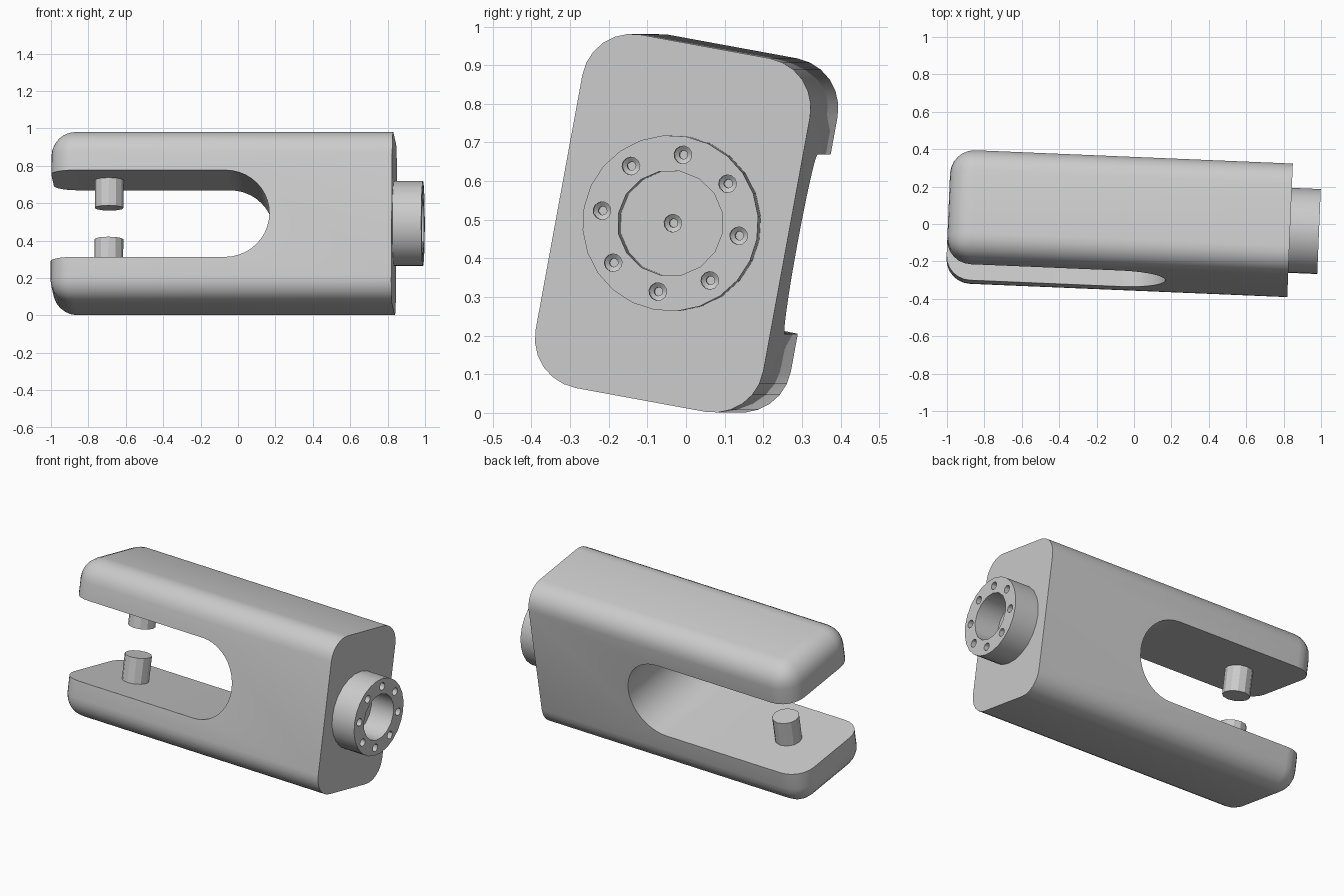
import bpy, bmesh
from math import pi, cos, sin, radians
from mathutils import Matrix, Vector

if "Cube" in bpy.data.objects:
    bpy.data.objects.remove(bpy.data.objects["Cube"])

# One plain metal grey
GREY = (0.6, 0.6, 0.6, 1)
metal = bpy.data.materials.new("metal grey")
metal.use_nodes = True
metal.diffuse_color = GREY
metal.node_tree.nodes["Principled BSDF"].inputs["Base Color"].default_value = GREY

# Main dimensions, measured from the long axis of the part
BACK_X, FACE_X, HUB_X = -0.994, 0.835, 0.99
HALF_W, HALF_H, FILLET = 0.3, 0.465, 0.13
SLOT_R, SLOT_END = 0.236, 0.18
HUB_R, BORE_R, BOLT_R = 0.228, 0.137, 0.18


def to_object(name, bm):
    bmesh.ops.recalc_face_normals(bm, faces=bm.faces)
    mesh = bpy.data.meshes.new(name)
    bm.to_mesh(mesh)
    bm.free()
    mesh.materials.append(metal)
    obj = bpy.data.objects.new(name, mesh)
    bpy.context.collection.objects.link(obj)
    return obj


def add_lathe(bm, profile, sides, matrix=Matrix()):
    """Closed solid turned around the x axis from (x, radius) points."""
    rings = []
    for x, r in profile:
        rings.append([bm.verts.new(matrix @ Vector((x, r * cos(a), r * sin(a))))
                      for a in (2 * pi * i / sides for i in range(sides))])
    for low, high in zip(rings, rings[1:]):
        for i in range(sides):
            j = (i + 1) % sides
            bm.faces.new((low[i], low[j], high[j], high[i]))
    bm.faces.new(rings[0])
    bm.faces.new(rings[-1])


def lathe(name, profile, sides, matrix=Matrix()):
    bm = bmesh.new()
    add_lathe(bm, profile, sides, matrix)
    return to_object(name, bm)


def cut(obj, cutter):
    cutter.hide_render = True
    mod = obj.modifiers.new("cut", "BOOLEAN")
    mod.operation, mod.solver, mod.object = "DIFFERENCE", "EXACT", cutter
    bpy.context.view_layer.objects.active = obj
    bpy.ops.object.modifier_apply(modifier=mod.name)
    bpy.data.objects.remove(cutter)


def stepped_hole(x):
    """Counterbore, short cone and narrow pilot, entering at x."""
    return [(x + 0.02, 0.023), (x - 0.03, 0.023), (x - 0.04, 0.011), (x - 0.07, 0.011)]


# Fork body: block filleted everywhere except around the flat hub end
bm = bmesh.new()
bmesh.ops.create_cube(bm, size=1)
for v in bm.verts:
    v.co = (FACE_X if v.co.x > 0 else BACK_X, 2 * HALF_W * v.co.y, 2 * HALF_H * v.co.z)
rounded = [e for e in bm.edges if any(v.co.x < 0 for v in e.verts)]
bmesh.ops.bevel(bm, geom=rounded, offset=FILLET, segments=6, profile=0.5, affect="EDGES")
body = to_object("fork_body", bm)

# Round-ended slot between the two arms
bm = bmesh.new()
centre = SLOT_END - SLOT_R
outline = [(BACK_X - 0.2, -SLOT_R)]
outline += [(centre + SLOT_R * cos(a), SLOT_R * sin(a))
            for a in (-pi / 2 + pi * i / 20 for i in range(21))]
outline += [(BACK_X - 0.2, SLOT_R)]
face = bm.faces.new([bm.verts.new((x, -0.5, z)) for x, z in outline])
sweep = bmesh.ops.extrude_face_region(bm, geom=[face])
bmesh.ops.translate(bm, vec=(0, 1, 0),
                    verts=[g for g in sweep["geom"] if isinstance(g, bmesh.types.BMVert)])
cut(body, to_object("slot_cutter", bm))

# Centre hole at the bottom of the bore
cut(body, lathe("centre_cutter", stepped_hole(FACE_X), 12))

# Hub with open bore and a ring of eight bolt holes
hub = lathe("hub", [(FACE_X, HUB_R), (HUB_X, HUB_R)], 24)
cut(hub, lathe("bore_cutter", [(FACE_X - 0.1, BORE_R), (HUB_X + 0.1, BORE_R)], 16))
bm = bmesh.new()
for i in range(8):
    place = Matrix.Rotation(i * pi / 4, 4, "X") @ Matrix.Translation((0, BOLT_R, 0))
    add_lathe(bm, stepped_hole(HUB_X), 12, place)
cut(hub, to_object("bolt_cutter", bm))

# Facing pins on the inside of each arm
pins = []
for name, side in (("upper_pin", 1), ("lower_pin", -1)):
    stand = Matrix.Translation((-0.69, 0, 0)) @ Matrix.Rotation(-side * pi / 2, 4, "Y")
    pins.append(lathe(name, [(0.085, 0.077), (SLOT_R + 0.02, 0.077)], 12, stand))

# Smooth the rounded parts, keep sharp edges crisp
bpy.ops.object.select_all(action="DESELECT")
for obj in (body, hub):
    obj.select_set(True)
bpy.context.view_layer.objects.active = body
bpy.ops.object.shade_smooth_by_angle(angle=radians(30))

# Whole part leans slightly on its long axis
lean = (Matrix.Translation((0, 0.001, 0.491))
        @ Matrix.Rotation(radians(-2.4), 4, "Z") @ Matrix.Rotation(radians(-10.4), 4, "X"))
for obj in (body, hub, *pins):
    obj.matrix_world = lean
